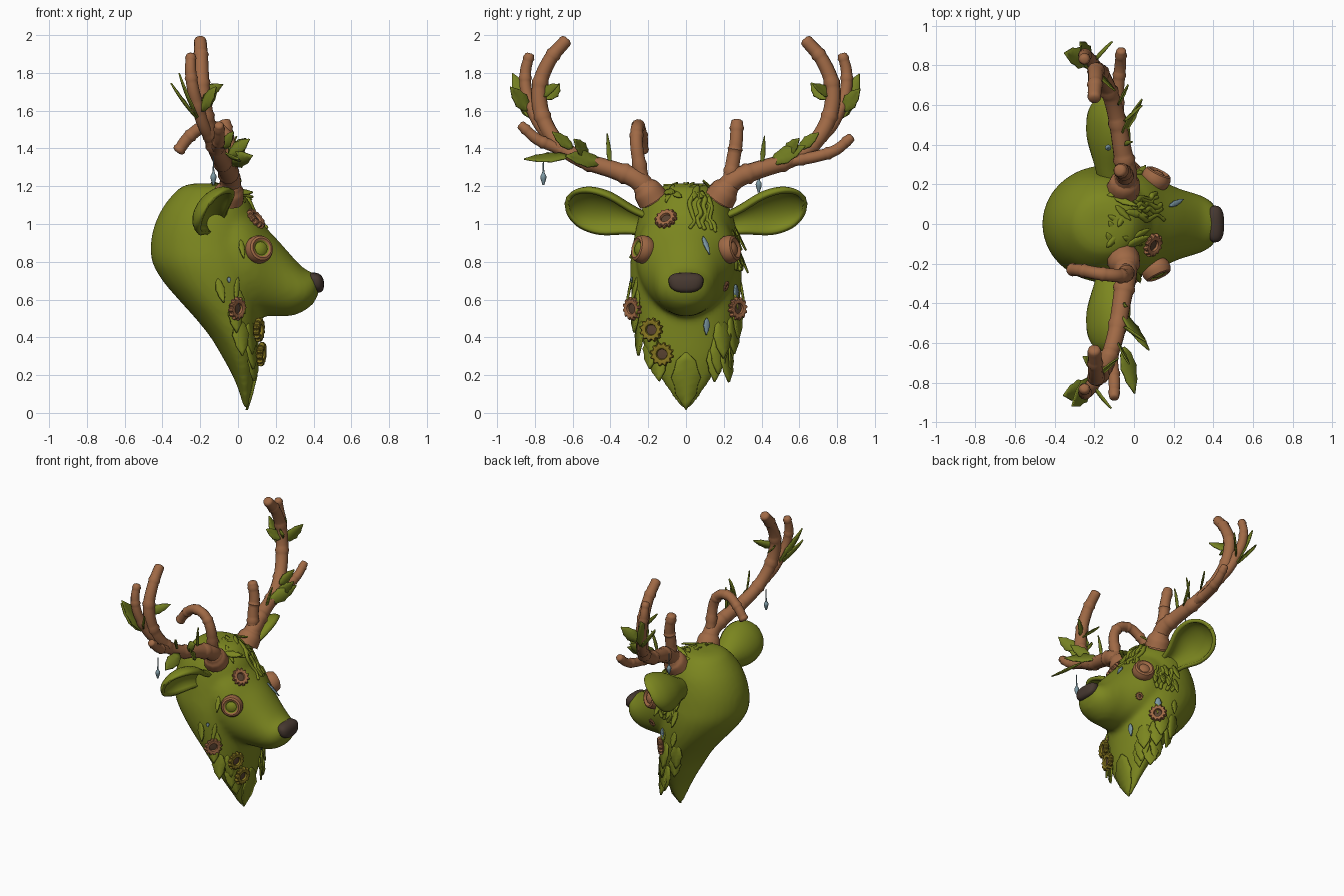
import bpy, bmesh, math, random
from mathutils import Vector
from mathutils.bvhtree import BVHTree

if "Cube" in bpy.data.objects:
    bpy.data.objects.remove(bpy.data.objects["Cube"])
random.seed(4)
V = Vector

def mat(name, c):
    m = bpy.data.materials.new(name)
    m.diffuse_color = (*c, 1)
    m.use_nodes = True
    m.node_tree.nodes["Principled BSDF"].inputs["Base Color"].default_value = m.diffuse_color
    return m
GREEN = mat("moss_green", (.200, .240, .014))
LEAF = mat("leaf_green", (.175, .215, .016))
BROWN = mat("bark_brown", (.350, .142, .060))
PIT = mat("dark_brown", (.100, .055, .030))
NOSE = mat("nose_dark", (.062, .040, .030))
OCHRE = mat("ochre", (.240, .180, .014))
BLUE = mat("pale_blue", (.200, .310, .360))

def make(name, verts, faces, *mats, solid=0, angle=50):
    me = bpy.data.meshes.new(name)
    me.from_pydata([tuple(v) for v in verts], [], faces)
    bm = bmesh.new(); bm.from_mesh(me)
    bmesh.ops.recalc_face_normals(bm, faces=bm.faces)
    bm.to_mesh(me); bm.free()
    ob = bpy.data.objects.new(name, me)
    bpy.context.collection.objects.link(ob)
    for m in mats:
        me.materials.append(m)
    if solid:
        s = ob.modifiers.new("thickness", 'SOLIDIFY'); s.thickness = solid; s.offset = 0
    bpy.ops.object.select_all(action='DESELECT')
    ob.select_set(True); bpy.context.view_layer.objects.active = ob
    bpy.ops.object.shade_smooth_by_angle(angle=math.radians(angle))
    return ob

def loft(rings, off=0):
    n = len(rings[0]); verts = [p for r in rings for p in r]; faces = []
    for i in range(len(rings) - 1):
        for j in range(n):
            k = (j + 1) % n
            faces.append([off + q for q in (i*n + j, i*n + k, i*n + n + k, i*n + n + j)])
    faces.append([off + j for j in range(n)][::-1])
    faces.append([off + (len(rings) - 1)*n + j for j in range(n)])
    return verts, faces

def spline(pts, steps):
    p = [V(q) for q in pts]; p = [2*p[0] - p[1]] + p + [2*p[-1] - p[-2]]; out = []
    for i in range(1, len(p) - 2):
        a, b, c, d = p[i-1:i+3]
        for k in range(steps):
            t = k / steps
            out.append(.5*(2*b + (c - a)*t + (2*a - 5*b + 4*c - d)*t*t + (3*b - a - 3*c + d)*t**3))
    return out + [p[-2]]

# tube through (x, y, z, radius) points with rounded ends and knobbly rings
def tube(name, pts, m, steps=8, sides=12, knots=0.0):
    path = spline(pts, steps); rings = []; u = None
    for i, q in enumerate(path):
        a, b = path[max(i-1, 0)].xyz, path[min(i+1, len(path)-1)].xyz
        t = (b - a).normalized()
        u = t.orthogonal() if u is None else u - t*u.dot(t)
        u = u.normalized(); w = t.cross(u)
        r = q.w * (1 + (knots if i % 9 == 4 else 0))
        prof = [(0, 1)]
        if i == len(path) - 1:
            prof = [(0, 1), (.35, .88), (.55, .5)]
        for dz, k in prof:
            rings.append([q.xyz + t*dz*r + (u*math.cos(g) + w*math.sin(g))*r*k
                          for g in (2*math.pi*j/sides for j in range(sides))])
    return make(name, *loft(rings), m)

# head: skull and neck stacked by height, muzzle stacked along x, fused by remesh
body = [(1.215, -.24, -.08, .07), (1.19, -.31, .0, .15), (1.1, -.39, .07, .225), (1, -.44, .10, .26),
        (.9, -.462, .13, .28), (.8, -.455, .15, .295), (.7, -.40, .15, .295), (.6, -.315, .13, .285),
        (.5, -.225, .12, .265), (.4, -.145, .112, .24), (.3, -.085, .105, .20), (.2, -.03, .09, .145),
        (.1, .01, .07, .08), (.02, .03, .055, .025)]
muzzle = [(-.1, 1.16, .56, .25), (0, 1.12, .53, .265), (.08, 1.06, .52, .25), (.15, .98, .512, .215),
          (.22, .905, .51, .182), (.29, .825, .515, .16), (.35, .765, .54, .14), (.40, .74, .58, .105), (.43, .71, .64, .05)]
ang = [2*math.pi*i/32 for i in range(32)]
r1 = [[V(((b+f)/2 + (f-b)/2*math.cos(a), w*math.sin(a), z)) for a in ang] for z, b, f, w in spline(body, 3)]
r2 = [[V((x, w*math.sin(a), (t+b)/2 + (t-b)/2*math.cos(a))) for a in ang] for x, t, b, w in spline(muzzle, 3)]
v1, f1 = loft(r1); v2, f2 = loft(r2, len(v1))
head = make("head", v1 + v2, f1 + f2, GREEN, angle=180)
md = head.modifiers.new("fuse", 'REMESH'); md.mode = 'VOXEL'; md.voxel_size = .018; md.use_smooth_shade = True
md = head.modifiers.new("soften", 'SMOOTH'); md.iterations = 6
dg = bpy.context.evaluated_depsgraph_get(); dg.update()
skin = BVHTree.FromObject(head, dg)

def on_skin(x, y, z):
    p, n, _, _ = skin.find_nearest(V((x, y, z)))
    if n.dot(p - V((-.1, 0, z))) < 0:
        n = -n
    return p, n

# ears: cupped shells opening forward and a little down
for s, side in ((1, "right"), (-1, "left")):
    base, axis = V((-.12, s*.22, 1.0)), V((-.02, s*.41, .12))
    W = V((.1, 0, .12)).normalized(); W = (W - axis*W.dot(axis)/axis.length_squared).normalized()
    N = axis.cross(W).normalized()
    N = N if N.x > 0 else -N
    prof = spline([(0, .06, .06), (.2, .08, .08), (.5, .130, .10), (.75, .130, .085), (.92, .085, .045), (1, .015, .0)], 4)
    vs, fs = [], []
    for t, w, d in prof:
        for j in range(13):
            g = math.pi*j/12
            vs.append(base + axis*t - W*w*math.cos(g) - N*d*(math.sin(g) - .25))
    for i in range(len(prof) - 1):
        for j in range(12):
            fs.append((i*13+j, i*13+j+1, i*13+j+14, i*13+j+13))
    make(side + "_ear", vs, fs, GREEN, solid=.025, angle=60)

# antlers
for s, side in ((1, "right"), (-1, "left")):
    branches = {
        "beam": [(-.06, .17, 1.12, .06), (-.04, .25, 1.23, .056), (-.06, .38, 1.285, .048), (-.09, .55, 1.34, .044),
                 (-.13, .68, 1.43, .042), (-.17, .76, 1.57, .042), (-.19, .775, 1.73, .04), (-.195, .72, 1.87, .037), (-.2, .64, 1.967, .034)],
        "upper_tine": [(-.12, .66, 1.41, .03), (-.18, .77, 1.52, .033), (-.23, .84, 1.68, .032), (-.25, .85, 1.8, .03), (-.25, .83, 1.89, .026)],
        "lower_tine": [(-.08, .54, 1.33, .03), (-.08, .68, 1.355, .031), (-.07, .79, 1.39, .03), (-.065, .87, 1.455, .026)]}
    if s > 0:
        branches["brow_tine"] = [(-.04, .23, 1.22, .04), (-.05, .25, 1.34, .038), (-.05, .265, 1.43, .036), (-.07, .27, 1.535, .034)]
    else:
        branches["lower_tine"] = [(-.11, .62, 1.38, .03), (-.11, .7, 1.41, .031), (-.1, .79, 1.45, .03), (-.1, .87, 1.52, .026)]
        branches["brow_tine"] = [(-.04, .23, 1.22, .038), (-.04, .26, 1.4, .035), (-.09, .26, 1.495, .034),
                                 (-.18, .25, 1.515, .033), (-.26, .235, 1.46, .032), (-.31, .23, 1.395, .03)]
    for k, pts in branches.items():
        tube(side + "_antler_" + k, [(x, s*y, z, r) for x, y, z, r in pts], BROWN, knots=.15)
    tube(side + "_antler_burr", [(-.055, s*.175, 1.13, .085), (-.045, s*.205, 1.175, .078), (-.04, s*.225, 1.2, .06)], BROWN)

# flowers and eyes: lathed discs, optionally toothed round the rim
FLOWER = ((.6, -.5, 0), (.95, -.1, 1), (1, .5, 1), (.88, .9, 1), (.6, 1, 0), (.45, .8, 0), (.4, .3, 0), (.1, .35, 0))
EYE = ((.8, -.6, 0), (1, -.1, 0), (1, .4, 0), (.88, .8, 0), (.72, .9, 0), (.58, .8, 0), (.48, .7, 0), (.3, .85, 0), (.08, .9, 0))
def disc(name, p, n, r, m, centre, teeth=0, depth=.4, shape=FLOWER):
    n = V(n).normalized(); u = n.orthogonal().normalized(); w = n.cross(u)
    rings = []
    for k, h, tooth in shape:
        rings.append([p + n*h*depth*r + (u*math.cos(a) + w*math.sin(a))*r*k *
                      (1 - (.16 if teeth and tooth and j % 4 > 1 else 0))
                      for j, a in enumerate(2*math.pi*i/48 for i in range(48))])
    ob = make(name, *loft(rings), m, centre, angle=40)
    for f in ob.data.polygons:
        d = [ob.data.vertices[i].co - p for i in f.vertices]
        if max((q - n*n.dot(q)).length for q in d) < (.6 if shape is EYE else .42)*r and n.dot(f.center - p) > 0:
            f.material_index = 1

p, n = on_skin(.12, -.24, .87); disc("left_eye", p, n + V((0, -.4, 0)), .074, BROWN, GREEN, 0, .75, EYE)
p, n = on_skin(.12, .24, .87); disc("right_eye", p, n + V((0, .4, 0)), .074, BROWN, BROWN, 0, .75, EYE)
for i, (x, y, z, r, m) in enumerate([(.14, -.13, 1.065, .063, BROWN), (-.01, -.30, .55, .063, BROWN), (.02, .30, .55, .063, BROWN),
                                     (.14, .24, .66, .028, BROWN), (.1, -.185, .44, .066, OCHRE), (.12, -.13, .31, .066, OCHRE)]):
    p, n = on_skin(x, y, z)
    if i in (1, 2, 4, 5):
        n = n + V((.6, 0, 0)); p = p + n.normalized()*(.02 if i < 3 else .03)
    disc("flower_%d" % i, p, n, r, m, PIT, 1)

# nose: rounded block
bm = bmesh.new(); bmesh.ops.create_uvsphere(bm, u_segments=24, v_segments=14, radius=1)
sq = lambda c, e: math.copysign(abs(c)**e, c)
vs = [V((.41 + .045*sq(v.co.x, .8), .092*sq(v.co.y, .75)*(1 + .12*v.co.z), .69 + .052*sq(v.co.z, .75) - .01*v.co.x)) for v in bm.verts]
bm.verts.index_update()
fs = [[v.index for v in f.verts] for f in bm.faces]; bm.free()
make("nose", vs, fs, NOSE, angle=180)

# leaves: pointed folded blades gathered in one mesh per group
def blade(buf, p, d, n, length, width, curl=.15):
    vs, fs = buf; o = len(vs); d = V(d).normalized(); n = V(n)
    n = (n - d*n.dot(d)).normalized(); w = d.cross(n); rows = 7
    for i in range(rows + 1):
        t = i/rows
        hw = width*(.12 + math.sin(math.pi*t**.8))*(1 if i % 2 else .85) if i < rows else .002
        c = V(p) + d*length*t + n*length*curl*t*t
        vs.extend([c - w*hw + n*hw*.2, c, c + w*hw + n*hw*.2])
    for i in range(rows):
        for j in (0, 1):
            a = o + i*3 + j
            fs.append((a, a+1, a+4, a+3))

U = random.uniform
buf = ([], [])
for s in (1, -1):                                   # ragged neck ruff, sparser on the left
    for z, xs, y in ((.6, (-.12, .0), .3), (.5, (-.1, .03, .1), .28), (.42, (.0, .08), .25), (.36, (.04, .1), .22)):
        for x in (xs if s > 0 else xs[1:]):
            p, n = on_skin(x, s*y*(1 if x < .06 else .75), z + U(-.02, .02))
            blade(buf, p - n*.012, V((.08, s*U(-.05, .12), -1)), n, U(.17, .22), U(.038, .052), U(-.02, .06))
p, n = on_skin(.1, 0, .32)                          # pointed centre lobe
blade(buf, p, V((.045, 0, .01)) - p, n, .31, .07, 0)
make("neck_leaves", *buf, GREEN, solid=.012)

buf = ([], [])
for i in range(26):                                 # crown and cheek tufts
    if i < 14:
        a = i/13*2 - 1
        p, n = on_skin(U(-.14, .08), a*.19, 1.25); d = V((U(.2, 1), U(-.6, .6), -.2))
    else:
        s = 1 if i % 3 else -1
        p, n = on_skin(U(-.12, .06), s*.35, U(.62, 1.05)); d = V((U(-.2, .3), 0, -1))
    d = d - n*d.dot(n) + n*.12
    blade(buf, p - n*.004, d, n, U(.08, .14), U(.014, .022), .1)
make("head_tufts", *buf, GREEN, solid=.01)

buf = ([], [])
for x, y, z, dx, dy, dz, l, w in [                  # antler leaves
        (-.21, .79, 1.55, -.35, .45, .8, .28, .055), (-.2, .83, 1.6, .3, .45, .5, .17, .04), (-.2, .78, 1.68, .5, -.7, .3, .16, .03),
        (-.22, .82, 1.56, -.75, .2, .75, .22, .05), (-.17, .74, 1.66, -.4, -.4, .4, .13, .035),
        (-.06, .45, 1.33, .3, .8, .3, .22, .045), (-.05, .52, 1.36, .4, .5, .5, .15, .035), (-.05, .4, 1.3, .1, .1, 1, .17, .012),
        (-.08, .6, 1.4, .2, .7, .5, .14, .03)]:
    blade(buf, (x, y, z), (dx, dy, dz), (1, 0, .5), l, w)
    blade(buf, (x, -y, z), (dx + U(-.2, .2), -dy, dz*(.2 if z < 1.35 and w > .02 else 1)), (1, 0, .5), l*1.05, w)
blade(buf, (-.05, -.62, 1.36), (.15, -1, -.2), (.6, 0, 1), .24, .042)
make("antler_leaves", *buf, LEAF, solid=.008)

# moss strands creeping over the brow and temple
for i in range(9):
    y0, x0, z0 = (.04 + .035*i, .06, 1.2) if i < 5 else (.3, -.1 + .04*(i - 5), .95)
    pts = []
    for k in range(6):
        p, n = on_skin(x0 + (.022*k if i < 5 else 0) + U(-.02, .02), y0 + U(-.025, .025), z0 - .038*k)
        pts.append((*(p + n*.003), U(.008, .015)))
    tube("moss_strand_%d" % i, pts, GREEN, steps=4, sides=8)

# pale drops: two hanging from the antlers, several lying on the skin
for i, (x, y, z) in enumerate([(-.13, -.755, 1.24), (-.13, .385, 1.2)]):
    tube("drop_%d" % i, [(x, y, z + .12, .003), (x, y, z + .04, .005), (x, y, z + .01, .016), (x, y, z - .03, .006)], BLUE, sides=8)
buf = ([], [])
for x, y, z, l, w in ((.22, .11, .97, .12, .013), (.14, .115, .5, .09, .016), (.03, .3, .68, .09, .02), (-.04, -.31, .72, .03, .01)):
    p, n = on_skin(x, y, z); d = V((0, 0, -1)); d = d - n*d.dot(n)
    blade(buf, p + n*(.02 if z == .5 else .006), d, n, l, w, .02)
make("pale_patches", *buf, BLUE, solid=.008)
